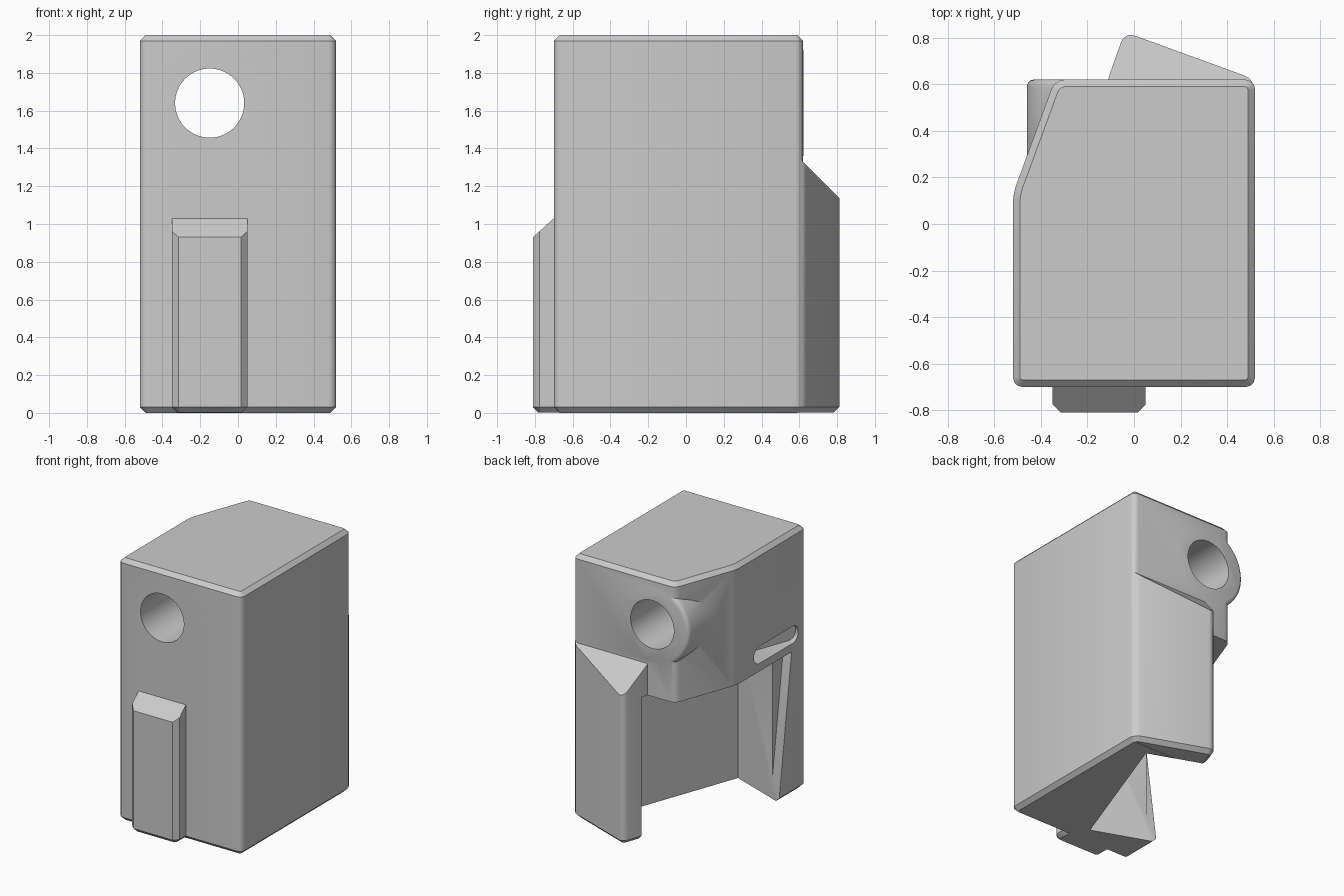
import bpy, bmesh, math
from mathutils import Matrix, Vector

if "Cube" in bpy.data.objects:
    bpy.data.objects.remove(bpy.data.objects["Cube"], do_unlink=True)

grey = bpy.data.materials.new("light_grey")
grey.use_nodes = True
grey.diffuse_color = (0.6, 0.6, 0.6, 1)
grey.node_tree.nodes["Principled BSDF"].inputs["Base Color"].default_value = (0.6, 0.6, 0.6, 1)

# Turned frame shared by the pocket and the slot
TURN = Matrix.Rotation(math.radians(-20), 4, 'Z')
# Sends a profile drawn in (y, z) and its depth to x
SIDEWAYS = Matrix(((0, 0, 1, 0), (1, 0, 0, 0), (0, 1, 0, 0), (0, 0, 0, 1)))


def finish(name, bm, matrix=Matrix()):
    """Weld, turn the faces outward and make an object."""
    bm.transform(matrix)
    bmesh.ops.remove_doubles(bm, verts=bm.verts[:], dist=1e-5)
    bmesh.ops.recalc_face_normals(bm, faces=bm.faces[:])
    if bm.calc_volume(signed=True) < 0:
        bmesh.ops.reverse_faces(bm, faces=bm.faces[:])
    mesh = bpy.data.meshes.new(name)
    bm.to_mesh(mesh)
    bm.free()
    mesh.materials.append(grey)
    obj = bpy.data.objects.new(name, mesh)
    bpy.context.scene.collection.objects.link(obj)
    return obj


def prism(name, points, low, high, rounding=0, segments=3, chamfer=0, slope=None, matrix=Matrix()):
    """Extrude a profile, round its upright edges, chamfer both ends, slice a sloped top."""
    bm = bmesh.new()
    lower = [bm.verts.new((x, y, low)) for x, y in points]
    upper = [bm.verts.new((x, y, high)) for x, y in points]
    bm.faces.new(lower[::-1])
    bm.faces.new(upper)
    for i in range(len(points)):
        bm.faces.new((lower[i - 1], lower[i], upper[i], upper[i - 1]))
    bmesh.ops.recalc_face_normals(bm, faces=bm.faces[:])
    if rounding:
        upright = [e for e in bm.edges if abs(e.verts[0].co.z - e.verts[1].co.z) > 1e-4]
        bmesh.ops.bevel(bm, geom=upright, offset=rounding, segments=segments,
                        profile=0.5, affect='EDGES')
    if chamfer:
        rims = [e for e in bm.edges if abs(e.verts[0].co.z - e.verts[1].co.z) < 1e-4]
        bmesh.ops.bevel(bm, geom=rims, offset=chamfer, segments=1, profile=0.5, affect='EDGES')
    if slope:
        cut = bmesh.ops.bisect_plane(bm, geom=bm.verts[:] + bm.edges[:] + bm.faces[:],
                                     plane_co=slope[0], plane_no=slope[1], clear_outer=True)
        bmesh.ops.edgeloop_fill(bm, edges=[e for e in cut["geom_cut"]
                                           if isinstance(e, bmesh.types.BMEdge)])
    return finish(name, bm, matrix)


def cylinder(name, radius, y0, y1, rim=0):
    bm = bmesh.new()
    bmesh.ops.create_cone(bm, cap_ends=True, segments=64, radius1=radius, radius2=radius,
                          depth=y1 - y0)
    if rim:
        edges = [e for e in bm.edges if all(v.co.z < 0 for v in e.verts)]
        bmesh.ops.bevel(bm, geom=edges, offset=rim, segments=3, profile=0.5, affect='EDGES')
    place = Matrix.Translation((-0.15, (y0 + y1) / 2, 1.64))
    return finish(name, bm, place @ Matrix.Rotation(math.radians(90), 4, 'X'))


def rectangle(x0, y0, x1, y1):
    return [(x0, y0), (x1, y0), (x1, y1), (x0, y1)]


def combine(target, other, operation):
    """Apply one boolean through the evaluated mesh, then drop the helper."""
    mod = target.modifiers.new("join", 'BOOLEAN')
    mod.operation = operation
    mod.solver = 'EXACT'
    mod.object = other
    bpy.context.view_layer.update()
    graph = bpy.context.evaluated_depsgraph_get()
    result = bpy.data.meshes.new_from_object(target.evaluated_get(graph))
    target.modifiers.remove(mod)
    target.data = result
    bpy.data.objects.remove(other, do_unlink=True)


# Main block with one slanted back corner
body = prism("body", [(-0.52, -0.7), (0.52, -0.7), (0.52, 0.62), (-0.34, 0.62), (-0.52, 0.13)],
             0, 2, rounding=0.04, chamfer=0.03)

# Angled back fin, front rib and boss around the hole
fin = prism("fin", [(0.518, 0.3), (0.518, 0.622), (-0.04, 0.825), (-0.12, 0.6), (-0.12, 0.3)],
            0.001, 1.8, rounding=0.045, segments=4, chamfer=0.03,
            slope=(Vector((0, 0.62, 1.33)), Vector((0, 1, 1))))
rib = prism("rib", [(-0.35, -0.6), (-0.35, -0.81), (0.05, -0.81), (0.05, -0.6)],
            0.001, 1.3, rounding=0.035, segments=1, chamfer=0.03,
            slope=(Vector((0, -0.7, 1.03)), Vector((0, -0.1, 0.11))))
boss = cylinder("boss", 0.31, 0, 0.621, rim=0.03)
for part in (fin, rib, boss):
    combine(body, part, 'UNION')

# Open pocket, tapered relief, finger slot and through hole
pocket = prism("pocket", rectangle(-1.2, -0.53, 0.13, 0.6), -0.1, 1.09, matrix=TURN)
relief = prism("relief", [(-0.37, -0.05), (-0.3, -0.05), (-0.3, 1.089), (-0.53, 1.089)],
               -0.7, -0.45, matrix=SIDEWAYS)
slot = prism("slot", rectangle(-0.75, 1.15, -0.25, 1.28), -0.9, -0.25,
             rounding=0.06, segments=5, matrix=TURN @ SIDEWAYS)
hole = cylinder("hole", 0.183, -1, 1)
for part in (pocket, relief, slot, hole):
    combine(body, part, 'DIFFERENCE')

# Smooth rounded corners, crisp chamfers
bpy.ops.object.select_all(action='DESELECT')
body.select_set(True)
bpy.context.view_layer.objects.active = body
bpy.ops.object.shade_smooth_by_angle(angle=math.radians(32))
